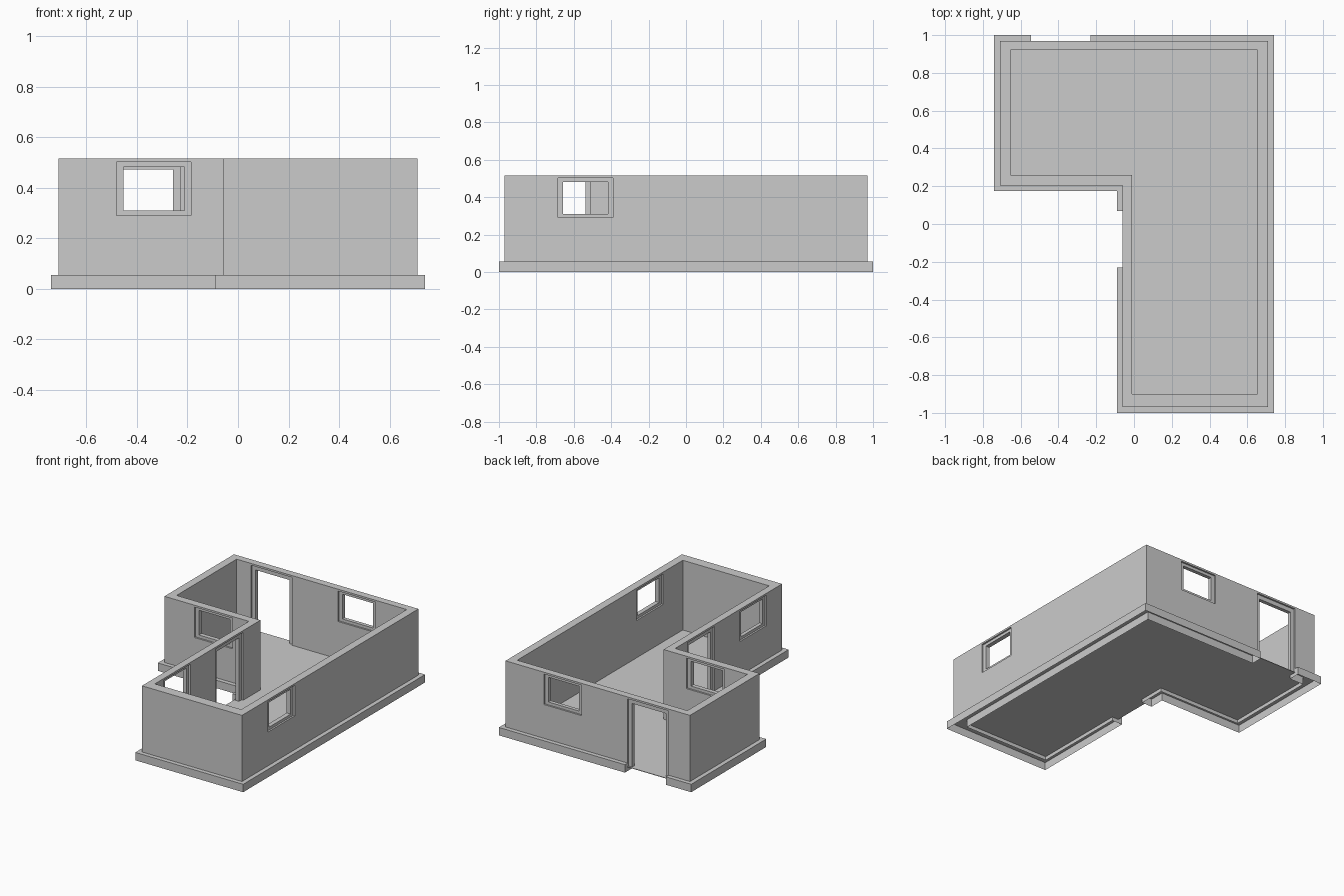
import bpy, bmesh

if "Cube" in bpy.data.objects:
    bpy.data.objects.remove(bpy.data.objects["Cube"])

def make(name, verts, faces):
    me = bpy.data.meshes.new(name)
    bm = bmesh.new()
    vs = [bm.verts.new(v) for v in verts]
    for f in faces:
        bm.faces.new([vs[i] for i in f])
    bmesh.ops.recalc_face_normals(bm, faces=bm.faces)
    bm.to_mesh(me)
    bm.free()
    ob = bpy.data.objects.new(name, me)
    bpy.context.collection.objects.link(ob)
    return ob

def prism(name, pts, z0, z1):
    n = len(pts)
    verts = [(x, y, z) for z in (z0, z1) for x, y in pts]
    faces = [[i, (i + 1) % n, (i + 1) % n + n, i + n] for i in range(n)]
    return make(name, verts, faces + [list(range(n)), list(range(n, 2 * n))])

def strip(name, outer, inner, z0, z1, closed, bottom):
    """Band between two matching outlines; ends are capped when open."""
    n = len(outer)
    verts = [(x, y, z) for z in (z0, z1) for ring in (outer, inner) for x, y in ring]
    faces = []
    for i in range(n if closed else n - 1):
        j = (i + 1) % n
        faces += [[i, j, j + 2 * n, i + 2 * n],
                  [i + n, j + n, j + 3 * n, i + 3 * n],
                  [i + 2 * n, j + 2 * n, j + 3 * n, i + 3 * n]]
        if bottom:
            faces.append([i, j, j + n, i + n])
    if not closed:
        faces += [[i, i + n, i + 3 * n, i + 2 * n] for i in (0, n - 1)]
    return make(name, verts, faces)

def box(name, lo, hi):
    (x0, y0, z0), (x1, y1, z1) = lo, hi
    return prism(name, [(x0, y0), (x1, y0), (x1, y1), (x0, y1)], z0, z1)

# L-shaped walls
OUT = [(-.71, .97), (.71, .97), (.71, -.97), (-.06, -.97), (-.06, .205), (-.71, .205)]
INN = [(-.655, .92), (.655, .92), (.655, -.9), (-.01, -.9), (-.01, .26), (-.655, .26)]
FLOOR, BASE, TOP = .03, .055, .515
walls = strip("walls", OUT, INN, BASE, TOP, True, True)

# hollow plinth in two runs, interrupted by the two doors
strip("plinth_long", [(-.23, 1), (.74, 1), (.74, -1), (-.09, -1), (-.09, -.23)],
      [(-.23, .92), INN[1], INN[2], INN[3], (-.01, -.23)], 0, BASE, False, False)
strip("plinth_short", [(-.09, .07), (-.09, .175), (-.74, .175), (-.74, 1), (-.545, 1)],
      [(-.01, .07), INN[4], INN[5], INN[0], (-.545, .92)], 0, BASE, False, False)

# floor
prism("floor", INN, FLOOR - .004, FLOOR)

# openings: name, axis along the wall, span, wall faces, is door
OPENINGS = [
    ("back_door", "x", -.545, -.23, .92, .97, True),
    ("back_window", "x", .125, .415, .92, .97, False),
    ("side_door", "y", -.23, .07, -.06, -.01, True),
    ("side_window", "y", -.80, -.51, -.06, -.01, False),
    ("right_window", "y", -.685, -.39, .655, .71, False),
    ("nook_window", "x", -.48, -.185, .205, .26, False),
]
BAR = .027
for name, axis, a, b, w0, w1, door in OPENINGS:
    def part(label, u0, u1, v0, v1, z0, z1):
        if axis == "x":
            return box(label, (u0, v0, z0), (u1, v1, z1))
        return box(label, (v0, u0, z0), (v1, u1, z1))

    # hole through the wall
    bottom, top = (FLOOR if door else .29), .502
    cut = part(name + "_cutter", a, b, w0 - .02, w1 + .02, -.01 if door else bottom, top)
    cut.hide_render = True
    cut.hide_viewport = True
    mod = walls.modifiers.new(name, "BOOLEAN")
    mod.operation = "DIFFERENCE"
    mod.solver = "EXACT"
    mod.object = cut

    # recessed frame
    f0, f1 = w0 + .012, w1 - .012
    part(name + "_jamb_a", a, a + BAR, f0, f1, bottom, top)
    part(name + "_jamb_b", b - BAR, b, f0, f1, bottom, top)
    head = .03 if door else .02
    part(name + "_head", a + BAR, b - BAR, f0, f1, top - head, top)
    if door:
        part(name + "_threshold", a, b, w0, w1, FLOOR - .004, FLOOR)
    else:
        part(name + "_sill", a + BAR, b - BAR, f0, f1, bottom, bottom + .02)
